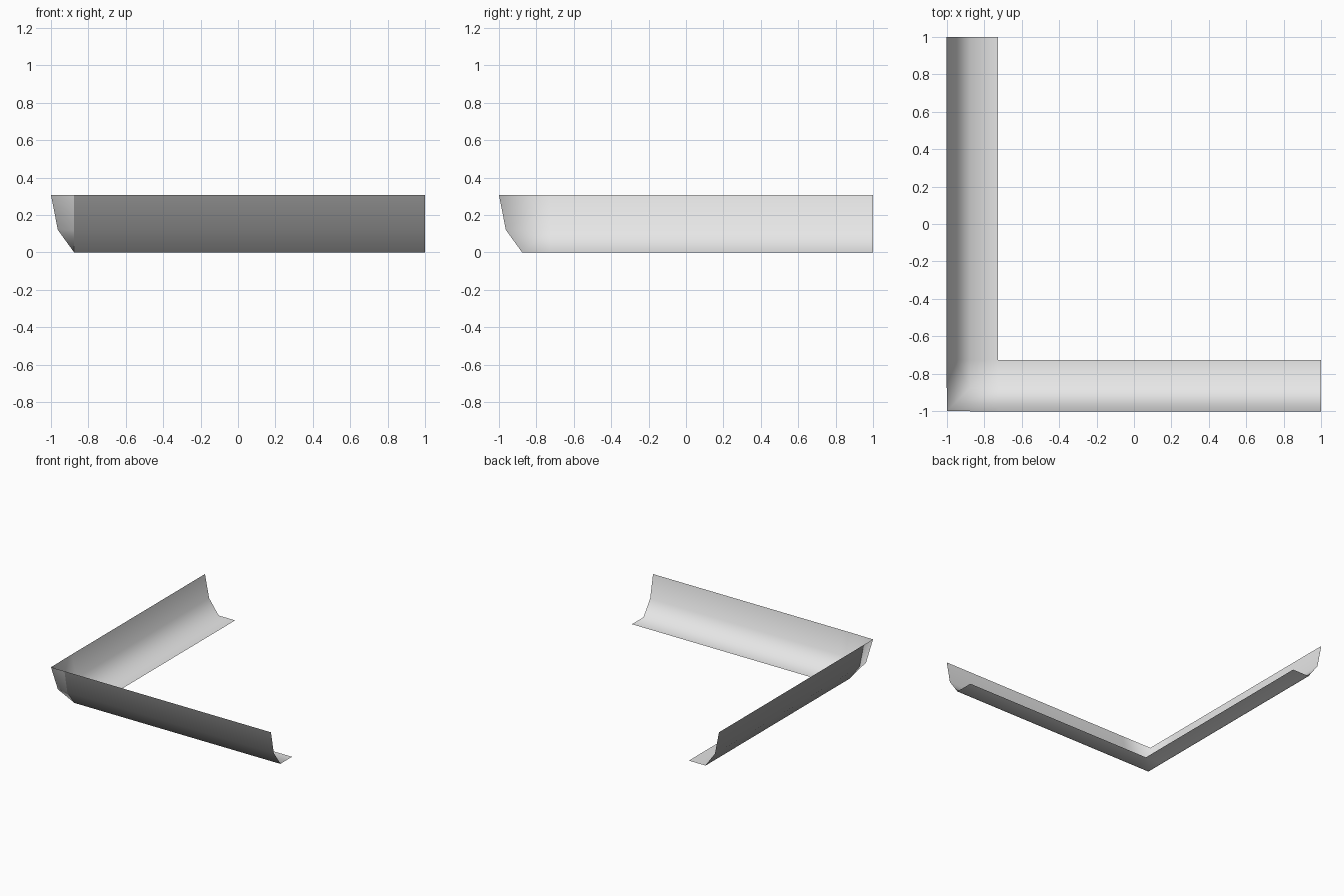
import bpy
import bmesh

cube = bpy.data.objects.get("Cube")
if cube:
    bpy.data.objects.remove(cube, do_unlink=True)

# Trough cross-section: (distance across the arm, height), outer rim to inner lip
PROFILE = [(-1.0, 0.306), (-0.963, 0.12), (-0.876, 0.0), (-0.726, 0.0)]
RUN_START = PROFILE[3][0]    # inner corner, where the straight runs begin
SKIN_START = PROFILE[2][0]   # where the dark outer skins begin
END = 1.0
GAP = 0.002                  # skin clearance


def material(name, value):
    mat = bpy.data.materials.new(name)
    mat.use_nodes = True
    colour = (value, value, value, 1)
    mat.diffuse_color = colour
    mat.node_tree.nodes["Principled BSDF"].inputs["Base Color"].default_value = colour
    return mat


def run_faces(profile, start):
    """Straight run of the front arm, facing inward and up."""
    return [[(start, y0, z0), (END, y0, z0), (END, y1, z1), (start, y1, z1)]
            for (y0, z0), (y1, z1) in zip(profile, profile[1:])]


def corner_faces():
    """Mitred part of the front arm between the diagonal and the run."""
    faces = []
    for (y0, z0), (y1, z1) in zip(PROFILE, PROFILE[1:]):
        face = [(y0, y0, z0), (RUN_START, y0, z0), (RUN_START, y1, z1)]
        if y1 < RUN_START:
            face.append((y1, y1, z1))
        faces.append(face)
    return faces


def mirrored(faces):
    """Reflect across the diagonal, keeping the facing direction."""
    return [[(y, x, z) for x, y, z in reversed(f)] for f in faces]


def build(name, faces, mat):
    bm = bmesh.new()
    for f in faces:
        bm.faces.new([bm.verts.new(p) for p in f])
    bmesh.ops.remove_doubles(bm, verts=bm.verts, dist=0.0001)
    for f in bm.faces:
        f.smooth = True
    mesh = bpy.data.meshes.new(name)
    bm.to_mesh(mesh)
    bm.free()
    mesh.materials.append(mat)
    obj = bpy.data.objects.new(name, mesh)
    bpy.context.collection.objects.link(obj)


light_grey = material("light_grey", 0.8)
dark_grey = material("dark_grey", 0.33)

# Two arms joined by a smooth mitred corner
front = run_faces(PROFILE, RUN_START) + corner_faces()
build("corner_trough", front + mirrored(front), light_grey)

# Dark skins on the outside of both walls, stopping short of the corner
wall = [(y - GAP, z) for y, z in PROFILE[:3]]
skin = [list(reversed(f)) for f in run_faces(wall, SKIN_START)]
build("front_wall_skin", skin, dark_grey)
build("side_wall_skin", mirrored(skin), dark_grey)
